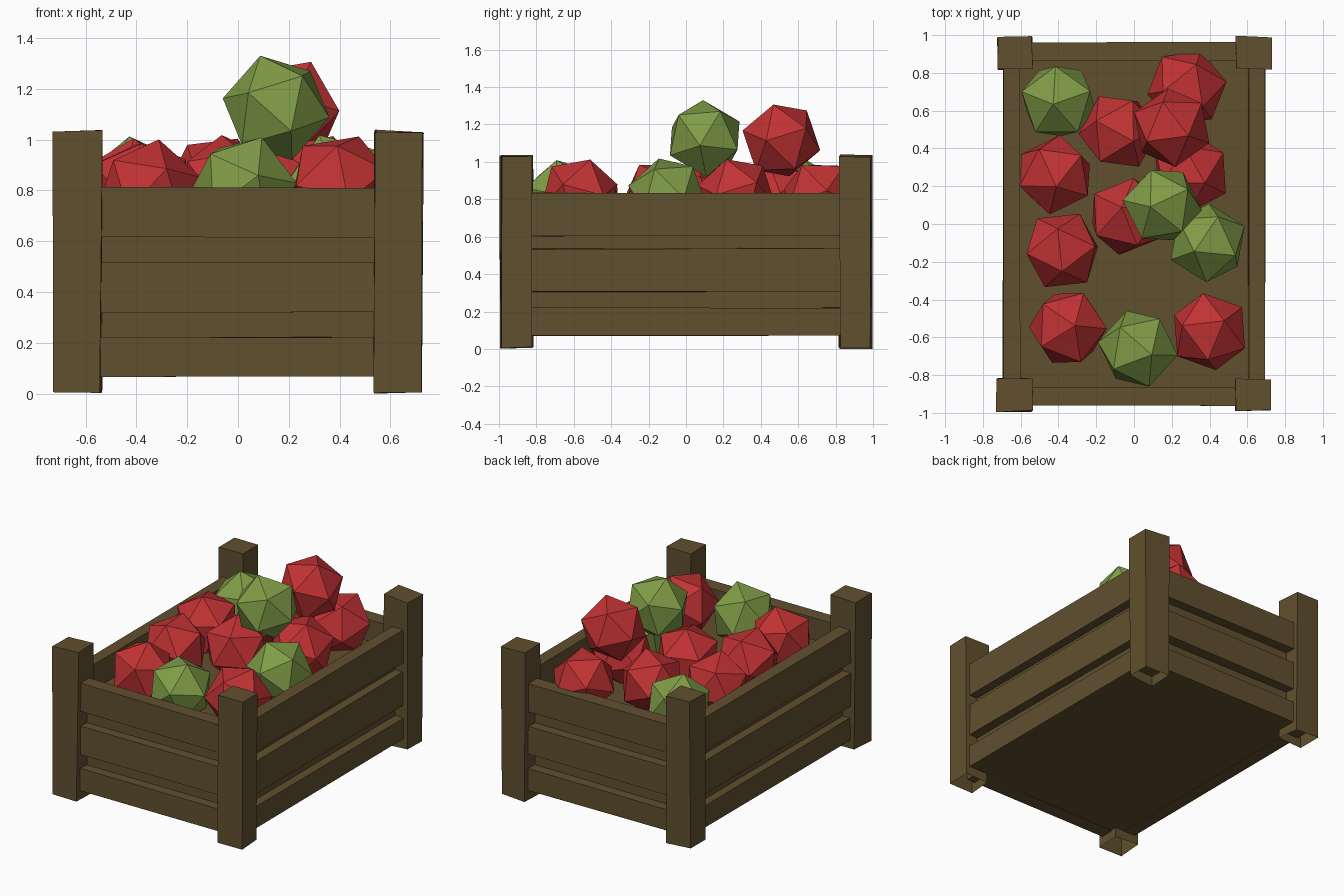
import bpy, bmesh, random
from mathutils import Vector, Euler

if "Cube" in bpy.data.objects:
    bpy.data.objects.remove(bpy.data.objects["Cube"])

random.seed(4)

def material(name, rgb):
    m = bpy.data.materials.new(name)
    m.diffuse_color = (*rgb, 1)
    m.use_nodes = True
    m.node_tree.nodes["Principled BSDF"].inputs["Base Color"].default_value = m.diffuse_color
    return m

WOOD = material("brown wood", (0.120, 0.080, 0.028))
RED = material("red apple", (0.54, 0.032, 0.034))
GREEN = material("green apple", (0.215, 0.335, 0.062))

def finish(bm, name, mat):
    bmesh.ops.recalc_face_normals(bm, faces=bm.faces)
    mesh = bpy.data.meshes.new(name)
    bm.to_mesh(mesh)
    bm.free()
    mesh.materials.append(mat)
    ob = bpy.data.objects.new(name, mesh)
    bpy.context.collection.objects.link(ob)
    return ob

def box(name, lo, hi, jitter=0.0, open_bottom=False):
    """Box between two corners, with slightly rough-cut corners."""
    lo, hi = Vector(lo), Vector(hi)
    bm = bmesh.new()
    bmesh.ops.create_cube(bm, size=1)
    if open_bottom:
        bottom = [f for f in bm.faces if f.normal.z < -0.5]
        bmesh.ops.delete(bm, geom=bottom, context='FACES_ONLY')
    for v in bm.verts:
        for i in range(3):
            v.co[i] = (lo[i] + hi[i]) / 2 + v.co[i] * (hi[i] - lo[i])
            v.co[i] += random.uniform(-jitter, jitter)
    return finish(bm, name, WOOD)

# Corner posts, open underneath
for sx, xn in ((-1, "left"), (1, "right")):
    for sy, yn in ((-1, "front"), (1, "back")):
        xs = sorted((sx * 0.54, sx * 0.725))
        ys = sorted((sy * 0.82, sy * 0.99))
        box(f"{yn}_{xn}_post", (xs[0], ys[0], 0.007), (xs[1], ys[1], 1.033),
            0.007, True)

# Inner block: recessed backing behind the slats, and the bed for the apples
box("inner_bed", (-0.63, -0.89, 0.072), (0.63, 0.89, 0.66))

# Three slats on each of the four sides
END_ROWS = ((0.07, 0.22), (0.32, 0.515), (0.615, 0.812))
SIDE_ROWS = ((0.07, 0.22), (0.305, 0.535), (0.605, 0.832))
for s, yn, xn in ((-1, "front", "left"), (1, "back", "right")):
    ys = sorted((s * 0.865, s * 0.96))
    xs = sorted((s * 0.605, s * 0.692))
    for i in range(3):
        z0, z1 = END_ROWS[i]
        box(f"{yn}_slat_{i + 1}", (-0.6, ys[0], z0), (0.6, ys[1], z1), 0.004)
        z0, z1 = SIDE_ROWS[i]
        box(f"{xn}_slat_{i + 1}", (xs[0], -0.9, z0), (xs[1], 0.9, z1), 0.004)

# Faceted apples: position and colour
APPLES = [
    (-0.40, 0.65, 0.80, GREEN), (0.28, 0.72, 0.81, RED), (-0.08, 0.49, 0.81, RED),
    (0.30, 0.27, 0.82, RED), (-0.42, 0.26, 0.80, RED), (-0.04, 0.04, 0.81, RED),
    (-0.38, -0.14, 0.80, RED), (0.39, -0.10, 0.82, GREEN), (-0.35, -0.55, 0.79, RED),
    (0.02, -0.66, 0.81, GREEN), (0.40, -0.57, 0.82, RED),
    (0.15, 0.10, 1.125, GREEN), (0.20, 0.51, 1.115, RED),
]
for i, (x, y, z, mat) in enumerate(APPLES):
    bm = bmesh.new()
    bmesh.ops.create_icosphere(bm, subdivisions=1, radius=0.215)
    rot = Euler([random.uniform(0, 6.28) for _ in range(3)]).to_matrix()
    bmesh.ops.rotate(bm, verts=bm.verts, matrix=rot)
    bmesh.ops.translate(bm, verts=bm.verts, vec=(x, y, z))
    finish(bm, f"apple_{i + 1}", mat)
